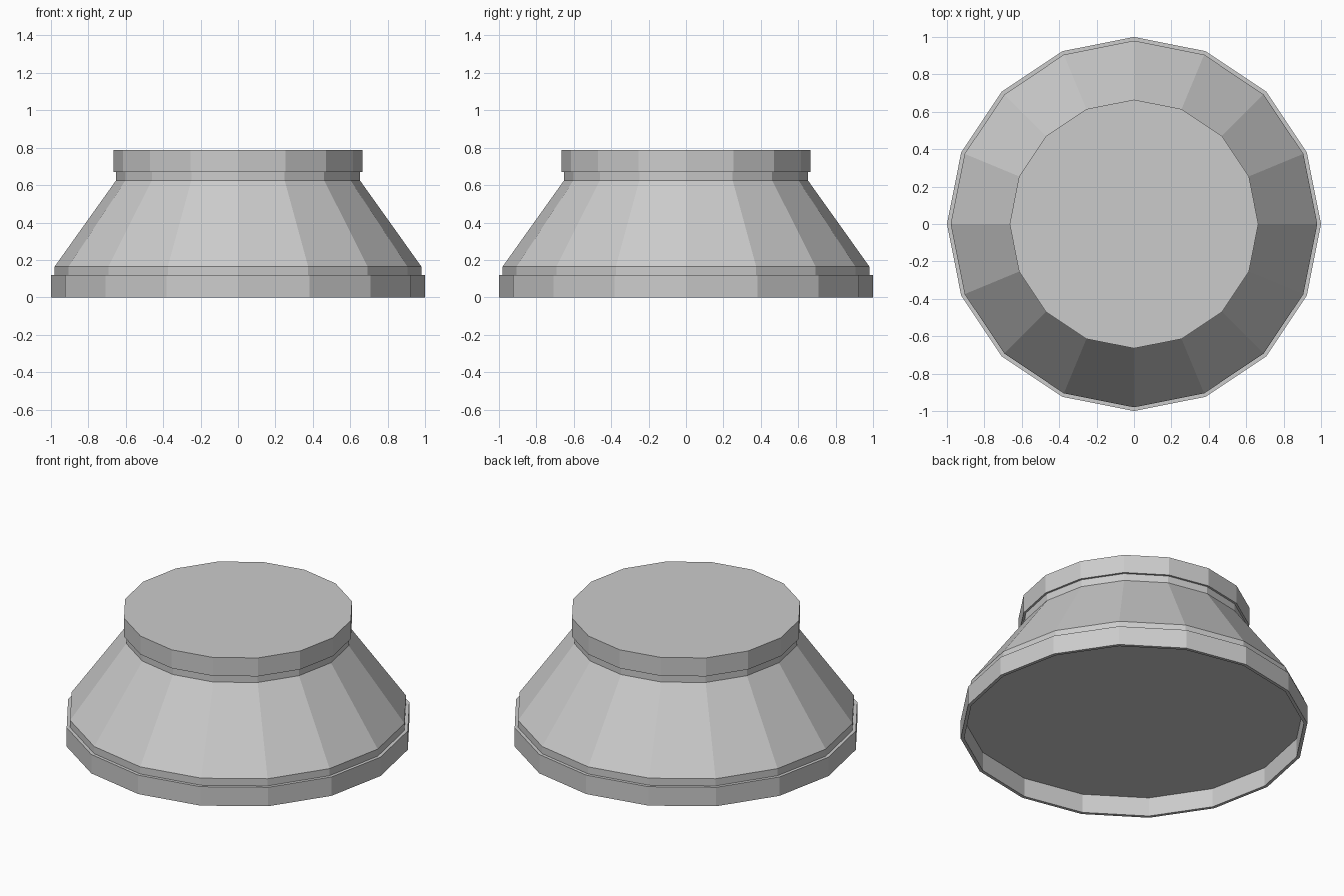
import bpy, math

if "Cube" in bpy.data.objects:
    bpy.data.objects.remove(bpy.data.objects["Cube"])

SIDES = 16

grey = bpy.data.materials.new("plain grey")
grey.diffuse_color = (0.6, 0.6, 0.6, 1)
grey.use_nodes = True
grey.node_tree.nodes["Principled BSDF"].inputs["Base Color"].default_value = grey.diffuse_color


def lathe(name, profile, cap_bottom=False, cap_top=False, closed=False):
    """Flat-faced 16-sided part turned from (radius, height) points."""
    verts, faces = [], []
    for r, z in profile:
        for i in range(SIDES):
            a = 2 * math.pi * i / SIDES
            verts.append((r * math.cos(a), r * math.sin(a), z))
    n = len(profile)
    for k in range(n if closed else n - 1):
        lo, hi = k * SIDES, ((k + 1) % n) * SIDES
        for i in range(SIDES):
            j = (i + 1) % SIDES
            faces.append((lo + i, lo + j, hi + j, hi + i))
    if cap_bottom:
        faces.append(tuple(reversed(range(SIDES))))
    if cap_top:
        faces.append(tuple(range((n - 1) * SIDES, n * SIDES)))
    mesh = bpy.data.meshes.new(name)
    mesh.from_pydata(verts, [], faces)
    mesh.materials.append(grey)
    obj = bpy.data.objects.new(name, mesh)
    bpy.context.collection.objects.link(obj)
    return obj


# base band, hollow underneath
lathe("base_band", [(0.98, 0.0), (1.0, 0.0), (1.0, 0.12), (0.98, 0.12)], closed=True)

# tapered body with short straight collars; its floor is recessed in the band
lathe("tapered_body", [(0.98, 0.12), (0.98, 0.165), (0.652, 0.625), (0.652, 0.67)],
      cap_bottom=True)

# overhanging top rim with a flat lid
lathe("top_rim", [(0.652, 0.67), (0.665, 0.67), (0.665, 0.787)], cap_top=True)
